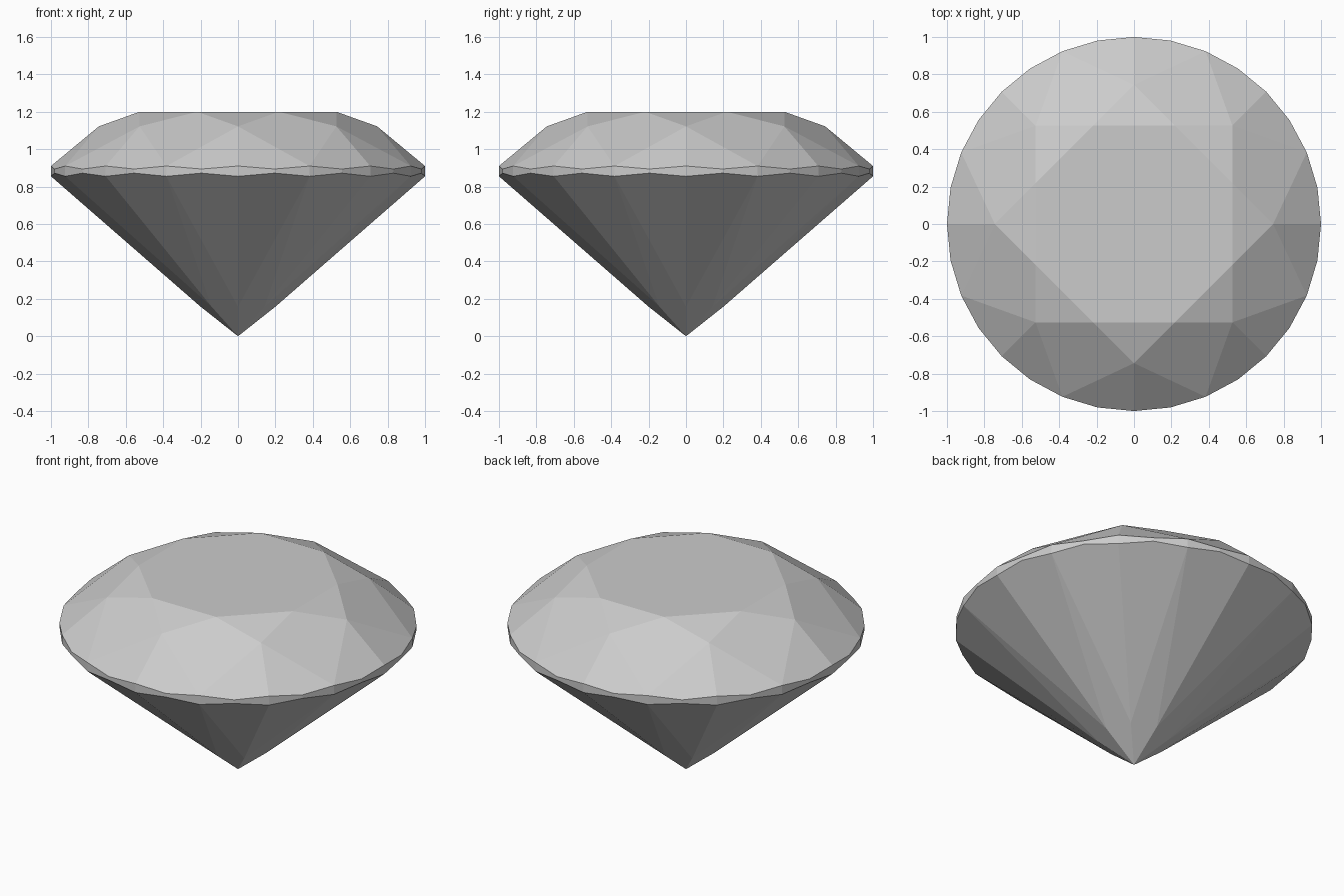
import bpy, bmesh
from math import cos, sin, radians

if "Cube" in bpy.data.objects:
    bpy.data.objects.remove(bpy.data.objects["Cube"])

bm = bmesh.new()


def vert(radius, angle, z):
    a = radians(angle)
    return bm.verts.new((radius * cos(a), radius * sin(a), z))


# Rings of points, from the table down to the culet
table = [vert(0.57, 22.5 + 45 * i, 1.2) for i in range(8)]
star = [vert(0.744, 45 * i, 1.122) for i in range(8)]
girdle_top = [vert(1.0, 11.25 * i, 0.894 if i % 2 else 0.91) for i in range(32)]
girdle_low = [vert(1.0, 11.25 * i, 0.872 if i % 2 else 0.855) for i in range(32)]
pavilion = [vert(0.2, 45 * i, 0.158) for i in range(8)]
culet = bm.verts.new((0, 0, 0))

# Table
bm.faces.new(table)

for i in range(8):
    j, g = (i + 1) % 8, 4 * i
    arc = [(g + k) % 32 for k in range(5)]
    # Crown: star, kite and upper half facets
    bm.faces.new((star[i], table[i], table[i - 1]))
    bm.faces.new((table[i], star[i], girdle_top[arc[2]], star[j]))
    bm.faces.new([star[i]] + [girdle_top[k] for k in arc[:3]])
    bm.faces.new([star[j]] + [girdle_top[k] for k in arc[2:]])
    # Pavilion: main and lower half facets
    bm.faces.new((culet, pavilion[j], girdle_low[arc[2]], pavilion[i]))
    bm.faces.new([pavilion[i]] + [girdle_low[k] for k in reversed(arc[:3])])
    bm.faces.new([pavilion[j]] + [girdle_low[k] for k in reversed(arc[2:])])

# Scalloped girdle band
for i in range(32):
    j = (i + 1) % 32
    bm.faces.new((girdle_low[i], girdle_low[j], girdle_top[j], girdle_top[i]))

bmesh.ops.recalc_face_normals(bm, faces=bm.faces)
mesh = bpy.data.meshes.new("cut_gem")
bm.to_mesh(mesh)
bm.free()
bpy.context.collection.objects.link(bpy.data.objects.new("cut_gem", mesh))
